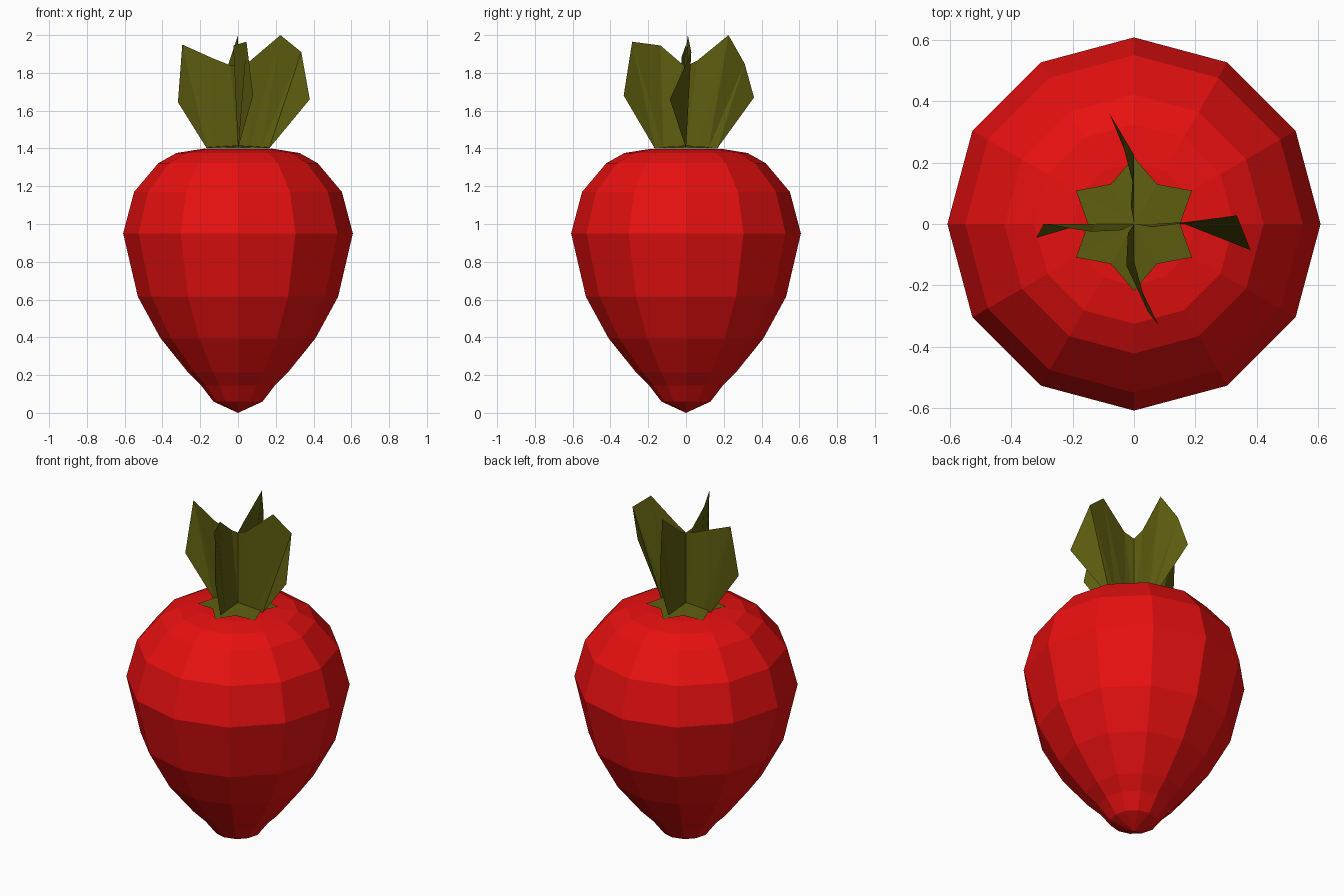
import bpy, bmesh, math
from mathutils import Vector

if "Cube" in bpy.data.objects:
    bpy.data.objects.remove(bpy.data.objects["Cube"])


def material(name, rgb):
    m = bpy.data.materials.new(name)
    m.diffuse_color = (*rgb, 1)
    m.use_nodes = True
    m.node_tree.nodes["Principled BSDF"].inputs["Base Color"].default_value = m.diffuse_color
    return m


RED = material("berry red", (0.8, 0.005, 0.005))
GREEN = material("leaf green", (0.11, 0.11, 0.005))


def make(name, verts, faces, mat):
    me = bpy.data.meshes.new(name)
    me.from_pydata([tuple(v) for v in verts], [], faces)
    me.materials.append(mat)
    ob = bpy.data.objects.new(name, me)
    bpy.context.collection.objects.link(ob)
    return ob


# Berry body: 12-sided lathe of (radius, height)
N = 12
profile = [(0.13, 0.06), (0.195, 0.145), (0.265, 0.215), (0.41, 0.395),
           (0.53, 0.615), (0.608, 0.95), (0.55, 1.17), (0.422, 1.322),
           (0.325, 1.376), (0.2, 1.396)]
verts = [(r * math.cos(i * math.tau / N), r * math.sin(i * math.tau / N), z)
         for r, z in profile for i in range(N)]
faces = []
for k in range(len(profile) - 1):
    for i in range(N):
        j = (i + 1) % N
        faces.append((k * N + i, k * N + j, k * N + N + j, k * N + N + i))
bottom, top, last = len(verts), len(verts) + 1, (len(profile) - 1) * N
verts += [(0, 0, 0), (0, 0, 1.398)]
for i in range(N):
    j = (i + 1) % N
    faces += [(bottom, j, i), (top, last + i, last + j)]
make("berry_body", verts, faces, RED)

# Calyx: six-pointed star, slightly domed
star = [(0, 0, 1.416)]
for i in range(N):
    r, z = (0.218, 1.4) if i % 2 else (0.15, 1.407)
    a = i * math.tau / N
    star.append((r * math.cos(a), r * math.sin(a), z))
make("calyx", star, [(0, i + 1, (i + 1) % N + 1) for i in range(N)], GREEN)


# Leaf blades: upright sheets meeting on the axis, points are
# (distance outward, sideways, height)
def leaf(name, angle, notch, tip, shoulder, outer):
    pts = [(0, 0, 1.4), (0.06, 0, 1.4), (0.12, 0, 1.4), (0.165, 0, 1.4),
           outer, shoulder, tip, notch, (0, 0, 1.835)]
    c, s = math.cos(angle), math.sin(angle)
    v = [Vector((d * c - w * s, d * s + w * c, z)) for d, w, z in pts]
    make(name, v, [(0, 1, 7), (0, 7, 8), (1, 2, 6), (1, 6, 7),
                   (2, 5, 6), (2, 3, 5), (3, 4, 5)], GREEN)


leaf("leaf_right", 0,
     (0.06, -0.01, 1.86), (0.225, 0.01, 2.0), (0.335, 0.028, 1.91), (0.38, -0.085, 1.66))
leaf("leaf_back", math.pi / 2,
     (0.06, 0.01, 1.865), (0.225, 0.0, 2.0), (0.31, 0.05, 1.85), (0.36, 0.08, 1.67))
leaf("leaf_left", math.pi,
     (0.04, 0.02, 1.84), (0.14, 0.025, 1.88), (0.295, 0.0, 1.95), (0.318, 0.045, 1.645))
leaf("leaf_front", -math.pi / 2,
     (0.03, -0.02, 1.855), (0.135, -0.025, 1.945), (0.285, 0.045, 1.965), (0.33, 0.08, 1.68))
